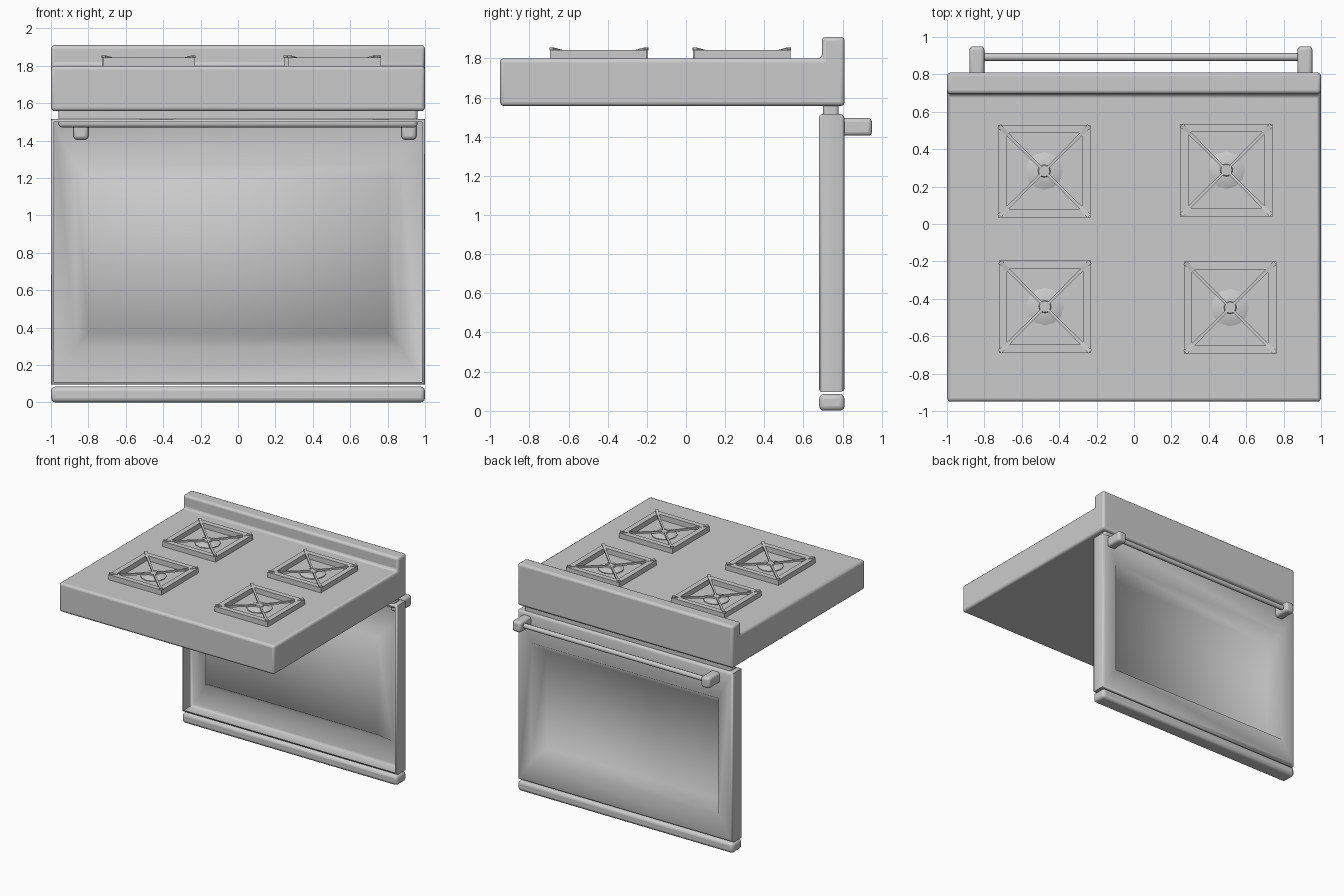
import bpy, bmesh, math
from mathutils import Vector

if "Cube" in bpy.data.objects:
    bpy.data.objects.remove(bpy.data.objects["Cube"])


def finish(name, bm, bevel=0, segs=3, smooth=None):
    me = bpy.data.meshes.new(name)
    bmesh.ops.recalc_face_normals(bm, faces=bm.faces)
    bm.to_mesh(me)
    bm.free()
    ob = bpy.data.objects.new(name, me)
    bpy.context.collection.objects.link(ob)
    if bevel:
        m = ob.modifiers.new("round", "BEVEL")
        m.width, m.segments, m.limit_method = bevel, segs, "ANGLE"
    if smooth:
        bpy.ops.object.select_all(action="DESELECT")
        bpy.context.view_layer.objects.active = ob
        ob.select_set(True)
        bpy.ops.object.shade_smooth_by_angle(angle=math.radians(smooth))
    return ob


def box(name, lo, hi, bevel=0.02):
    bm = bmesh.new()
    bmesh.ops.create_cube(bm, size=1)
    for v in bm.verts:
        v.co = [a + (b - a) * (c + 0.5) for a, b, c in zip(lo, hi, v.co)]
    return finish(name, bm, bevel, 3, 40)


def rings(bm, loops, cap_end=True, closed=False):
    """Bridge successive vertex loops of equal length."""
    vs = [[bm.verts.new(p) for p in lp] for lp in loops]
    pairs = list(zip(vs, vs[1:])) + ([(vs[-1], vs[0])] if closed else [])
    for a, b in pairs:
        n = len(a)
        for i in range(n):
            bm.faces.new((a[i], a[(i + 1) % n], b[(i + 1) % n], b[i]))
    if cap_end and not closed:
        bm.faces.new(vs[-1])


# cooktop slab with raised backsplash, extruded L profile
profile = [(-0.95, 1.557), (0.81, 1.557), (0.81, 1.91), (0.695, 1.91),
           (0.695, 1.80), (-0.95, 1.80)]
bm = bmesh.new()
f = bm.faces.new([bm.verts.new((-1, y, z)) for y, z in profile])
ext = bmesh.ops.extrude_face_region(bm, geom=[f])["geom"]
bmesh.ops.translate(bm, vec=(2, 0, 0),
                    verts=[g for g in ext if isinstance(g, bmesh.types.BMVert)])
bm.faces.ensure_lookup_table()
if not f.is_valid or f not in bm.faces[:]:
    bmesh.ops.holes_fill(bm, edges=bm.edges)
finish("cooktop", bm, 0.02, 3, 40)

# neck rail between cooktop and door, and bottom kick strip
box("neck_rail", (-0.96, 0.70, 1.47), (0.96, 0.78, 1.58))
box("kick_strip", (-1, 0.68, 0), (1, 0.81, 0.085), 0.025)


# oven door: shell open towards the front, with a deep recessed panel behind
def rect(x, z0, z1, y):
    return [(-x, y, z0), (x, y, z0), (x, y, z1), (-x, y, z1)]


bm = bmesh.new()
steps = [(0.015, 0.68), (0.004, 0.685), (0, 0.695), (0, 0.79),
         (0.006, 0.804), (0.02, 0.81)]
loops = [rect(1 - d, 0.095 + d, 1.515 - d, y) for d, y in steps]
loops += [rect(0.87, 0.295, 1.275, 0.81), rect(0.80, 0.37, 1.19, 0.71)]
rings(bm, loops)
finish("oven_door", bm, smooth=60)

# handle brackets and bar
for x, side in ((-0.84, "left"), (0.914, "right")):
    box("handle_bracket_" + side, (x - 0.04, 0.77, 1.405), (x + 0.04, 0.95, 1.495))
bm = bmesh.new()
bmesh.ops.create_cone(bm, cap_ends=True, segments=8, radius1=0.021,
                      radius2=0.021, depth=1.70)
for v in bm.verts:
    v.co = (v.co.z + 0.037, v.co.x + 0.893, v.co.y + 1.45)
finish("handle_bar", bm, smooth=50)


# burners: square grate frame, sloping cross bars, low round cap
def square(cx, cy, r, z):
    return [(cx - r, cy - r, z), (cx + r, cy - r, z),
            (cx + r, cy + r, z), (cx - r, cy + r, z)]


def burner(tag, cx, cy):
    bm = bmesh.new()
    rings(bm, [square(cx, cy, r, z) for r, z in
               ((0.247, 1.79), (0.247, 1.843), (0.203, 1.843), (0.203, 1.79))],
          closed=True)
    finish("grate_frame_" + tag, bm)

    bm = bmesh.new()
    for k in range(4):
        a = math.radians(45 + 90 * k)
        d = Vector((math.cos(a), math.sin(a), 0))
        s = Vector((-d.y, d.x, 0))
        c = Vector((cx, cy, 0))
        loops = []
        for r, w, z in ((0.02, 0.007, 1.832), (0.27, 0.009, 1.842), (0.34, 0.013, 1.855)):
            p = c + d * r
            loops.append([p - s * w + Vector((0, 0, z - 0.014)),
                          p + s * w + Vector((0, 0, z - 0.014)),
                          p + s * w + Vector((0, 0, z)),
                          p - s * w + Vector((0, 0, z))])
        rings(bm, loops)
    finish("grate_bars_" + tag, bm)

    bm = bmesh.new()
    rings(bm, [[(cx + r * math.cos(i * math.pi / 6), cy + r * math.sin(i * math.pi / 6), z)
                for i in range(12)]
               for r, z in ((0.10, 1.79), (0.10, 1.806), (0.06, 1.82),
                            (0.034, 1.82), (0.03, 1.828))])
    finish("burner_cap_" + tag, bm, smooth=30)


for tag, cx, cy in (("back_left", -0.48, 0.283), ("back_right", 0.494, 0.288),
                    ("front_left", -0.476, -0.442), ("front_right", 0.514, -0.447)):
    burner(tag, cx, cy)
